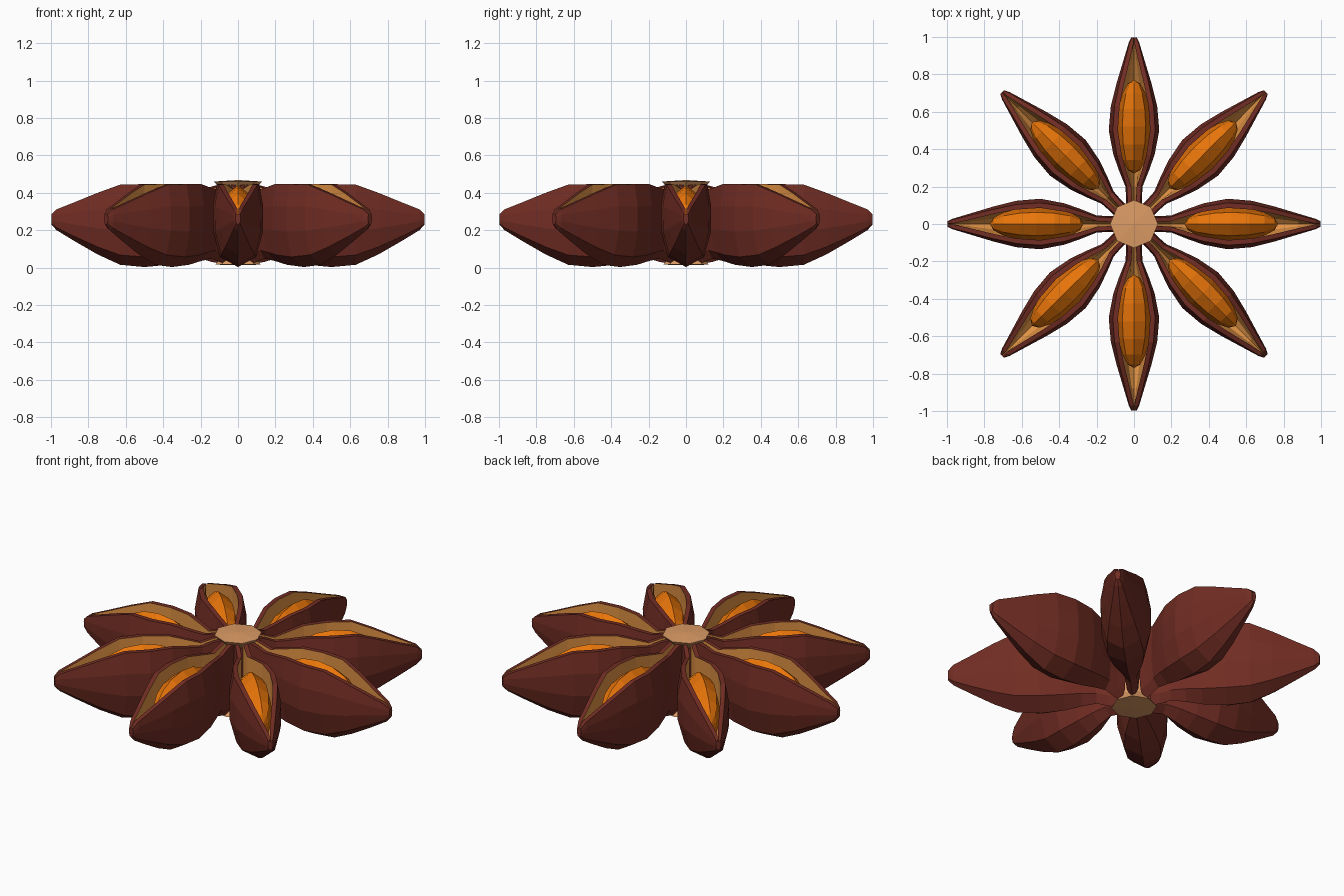
import bpy, bmesh, math
from mathutils import Matrix

if "Cube" in bpy.data.objects:
    bpy.data.objects.remove(bpy.data.objects["Cube"])


def material(name, rgb):
    m = bpy.data.materials.new(name)
    m.diffuse_color = (*rgb, 1)
    m.use_nodes = True
    m.node_tree.nodes["Principled BSDF"].inputs["Base Color"].default_value = m.diffuse_color
    return m


BROWN = material("husk_brown", (0.165, 0.026, 0.017))
INNER = material("inner_tan", (0.78, 0.30, 0.06))
SEED = material("seed_orange", (0.82, 0.18, 0.003))
CORE = material("core_tan", (0.72, 0.33, 0.13))


def make_object(name, bm, mats):
    bmesh.ops.recalc_face_normals(bm, faces=bm.faces[:])
    me = bpy.data.meshes.new(name)
    bm.to_mesh(me)
    bm.free()
    for m in mats:
        me.materials.append(m)
    ob = bpy.data.objects.new(name, me)
    bpy.context.collection.objects.link(ob)
    return ob


# Pod stations: radius, half width, bottom z, top z
STATIONS = [(0.09, 0.042, 0.022, 0.452), (0.14, 0.042, 0.03, 0.44),
            (0.20, 0.046, 0.048, 0.42),
            (0.28, 0.078, 0.035, 0.435), (0.37, 0.11, 0.015, 0.453),
            (0.50, 0.135, 0.003, 0.453), (0.63, 0.124, 0.015, 0.45),
            (0.75, 0.094, 0.07, 0.405), (0.88, 0.055, 0.145, 0.35),
            (0.97, 0.028, 0.20, 0.313), (0.998, 0.014, 0.23, 0.285)]
# Half cross-sections as (width fraction, height fraction)
OUTER = [(0.84, 0.985), (1.0, 0.72), (0.99, 0.42), (0.72, 0.12)]


def pod_section(w):
    lip = max(0.002, w - 0.022 - 0.2 * w) / w
    outer = [(lip, 0.985)] + OUTER
    cavity = [(lip * 1.02, 0.72), (lip, 0.45), (lip * 0.55, 0.2)]
    mirror = lambda half, keel: half + [(0, keel)] + [(-x, h) for x, h in reversed(half)]
    return mirror(outer, 0) + mirror(cavity, 0.13)[::-1]


# Boat-shaped husk: outer shell folded over the lip into the cavity
def husk_bmesh():
    bm = bmesh.new()
    lip = 2 * (len(OUTER) + 1)
    rings = [[bm.verts.new((r, w * hw, z0 + h * (z1 - z0))) for w, h in pod_section(hw)]
             for r, hw, z0, z1 in STATIONS]
    n = len(rings[0])
    for a, b in zip(rings, rings[1:]):
        for i in range(n):
            j = (i + 1) % n
            f = bm.faces.new((a[i], a[j], b[j], b[i]))
            f.material_index = 1 if i >= lip else 0
    # Close the tip and the root
    bm.faces.new(rings[-1][:lip + 1])
    bm.faces.new(rings[0][:lip + 1])
    return bm


# Faceted seed lying along the pod
def seed_bmesh():
    bm = bmesh.new()
    bmesh.ops.create_uvsphere(bm, u_segments=8, v_segments=8, radius=1)
    bmesh.ops.transform(bm, verts=bm.verts[:], matrix=(
        Matrix.Translation((0.52, 0, 0.275))
        @ Matrix.Diagonal((0.25, 0.088, 0.165, 1))
        @ Matrix.Rotation(math.pi / 2, 4, 'Y')))
    return bm


husk = make_object("husk_1", husk_bmesh(), [BROWN, INNER])
seed = make_object("seed_1", seed_bmesh(), [SEED])
for k in range(8):
    for src in (husk, seed):
        ob = src
        if k:
            ob = src.copy()
            ob.name = src.name.replace("1", str(k + 1))
            bpy.context.collection.objects.link(ob)
        ob.rotation_euler.z = k * math.pi / 4

# Central core, waisted between flared top and bottom
bm = bmesh.new()
PROFILE = [(0.122, 0.016), (0.07, 0.08), (0.06, 0.25), (0.07, 0.39), (0.128, 0.46)]
rings = [[bm.verts.new((r * math.cos(i * math.pi / 4), r * math.sin(i * math.pi / 4), z))
          for i in range(8)] for r, z in PROFILE]
for a, b in zip(rings, rings[1:]):
    for i in range(8):
        j = (i + 1) % 8
        bm.faces.new((a[i], a[j], b[j], b[i]))
for ring, z in ((rings[0], 0.012), (rings[-1], 0.468)):
    c = bm.verts.new((0, 0, z))
    for i in range(8):
        bm.faces.new((ring[i], ring[(i + 1) % 8], c))
make_object("core", bm, [CORE])
